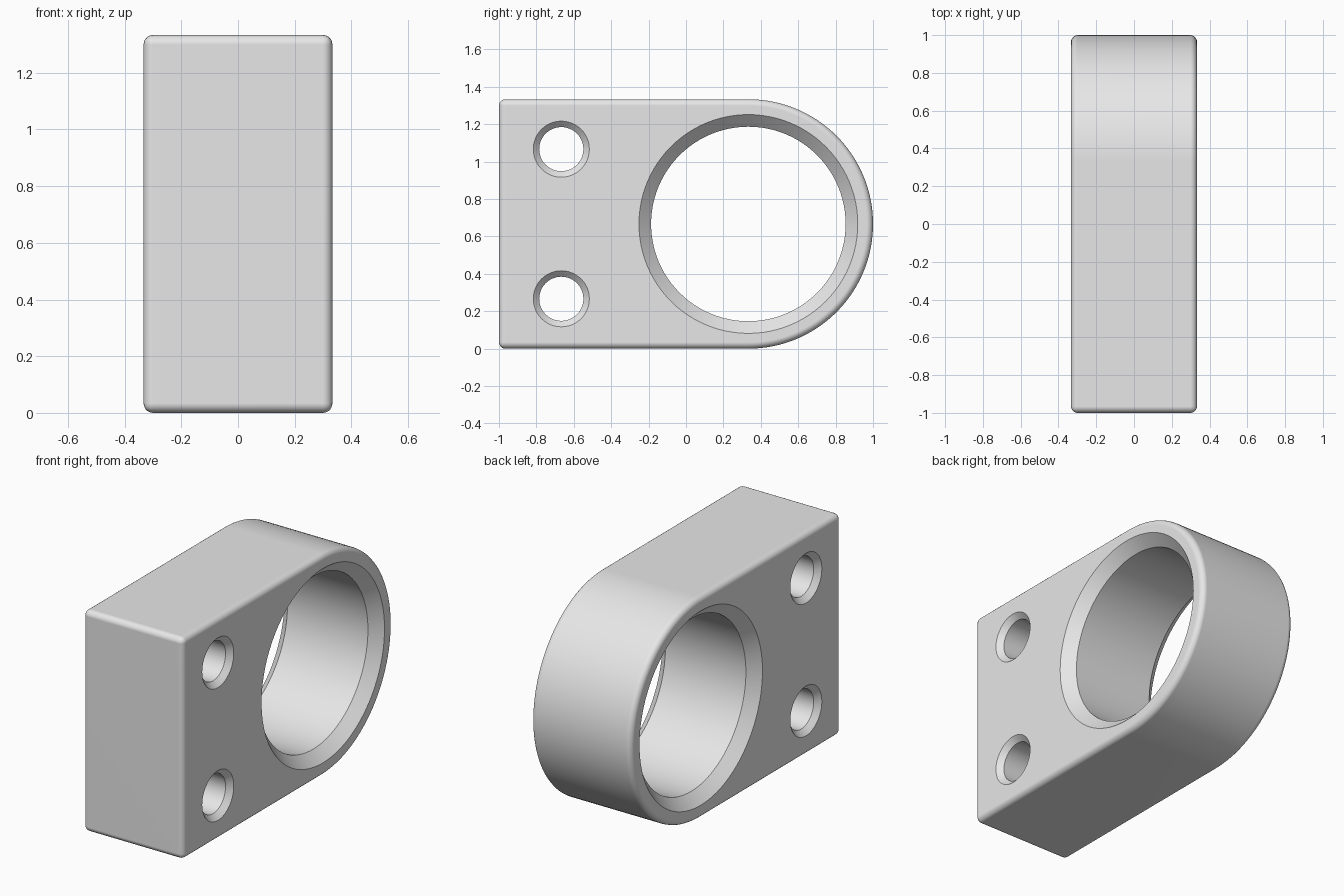
import bpy, bmesh, math
from mathutils import Vector

cube = bpy.data.objects.get("Cube")
if cube:
    bpy.data.objects.remove(cube, do_unlink=True)

HALF = 1 / 3          # half thickness along x
R = 2 / 3             # radius of the rounded end
CY, CZ = 1 / 3, R     # centre of the rounded end

grey = bpy.data.materials.new("light grey")
grey.use_nodes = True
grey.diffuse_color = (0.8, 0.8, 0.8, 1)
grey.node_tree.nodes["Principled BSDF"].inputs["Base Color"].default_value = (0.8, 0.8, 0.8, 1)


def make_object(name, bm):
    bmesh.ops.recalc_face_normals(bm, faces=bm.faces)
    mesh = bpy.data.meshes.new(name)
    bm.to_mesh(mesh)
    bm.free()
    mesh.materials.append(grey)
    obj = bpy.data.objects.new(name, mesh)
    bpy.context.collection.objects.link(obj)
    return obj


def activate(obj):
    bpy.ops.object.select_all(action="DESELECT")
    obj.select_set(True)
    bpy.context.view_layer.objects.active = obj


def hole_cutter(name, y, z, radius, chamfer, sides):
    """Through-hole along x with a 45 degree countersink at both ends."""
    over = 0.05
    wide = radius + chamfer + over
    stations = [(-HALF - over, wide), (-HALF + chamfer, radius),
                (HALF - chamfer, radius), (HALF + over, wide)]
    bm = bmesh.new()
    rings = []
    for x, r in stations:
        rings.append([bm.verts.new((x, y + r * math.cos(a), z + r * math.sin(a)))
                      for a in (math.tau * i / sides for i in range(sides))])
    for lower, upper in zip(rings, rings[1:]):
        for i in range(sides):
            j = (i + 1) % sides
            bm.faces.new((lower[i], lower[j], upper[j], upper[i]))
    bm.faces.new(rings[0])
    bm.faces.new(rings[-1])
    cutter = make_object(name, bm)
    cutter.hide_render = True
    return cutter


# Block with a rounded back end, extruded across x
steps = 64
profile = [(-1, 2 * R), (-1, 0)]
for i in range(steps + 1):
    a = -math.pi / 2 + math.pi * i / steps
    profile.append((CY + R * math.cos(a), CZ + R * math.sin(a)))
bm = bmesh.new()
side = bm.faces.new([bm.verts.new((-HALF, y, z)) for y, z in profile])
ext = bmesh.ops.extrude_face_region(bm, geom=[side])
moved = [v for v in ext["geom"] if isinstance(v, bmesh.types.BMVert)]
bmesh.ops.translate(bm, verts=moved, vec=Vector((2 * HALF, 0, 0)))
block = make_object("clamp_block", bm)

# Rounded outer edges
activate(block)
bevel = block.modifiers.new("rounded edges", "BEVEL")
bevel.width = 0.034
bevel.segments = 5
bevel.limit_method = "ANGLE"
bevel.angle_limit = math.radians(40)
bpy.ops.object.modifier_apply(modifier=bevel.name)

# Main bore and two bolt holes
cutters = [hole_cutter("bore_cutter", CY, CZ, 0.52, 0.065, 96)]
for label, z in (("lower", CZ - 0.4), ("upper", CZ + 0.4)):
    cutters.append(hole_cutter(label + "_bolt_cutter", -2 / 3, z, 0.118, 0.032, 48))
for cutter in cutters:
    cut = block.modifiers.new("hole", "BOOLEAN")
    cut.operation = "DIFFERENCE"
    cut.solver = "EXACT"
    cut.object = cutter
    activate(block)
    bpy.ops.object.modifier_apply(modifier=cut.name)
    bpy.data.objects.remove(cutter, do_unlink=True)

# Smooth curves with crisp hole rims and flat sides
activate(block)
bpy.ops.object.shade_smooth_by_angle(angle=math.radians(30))
weighted = block.modifiers.new("flat sides", "WEIGHTED_NORMAL")
weighted.keep_sharp = True
